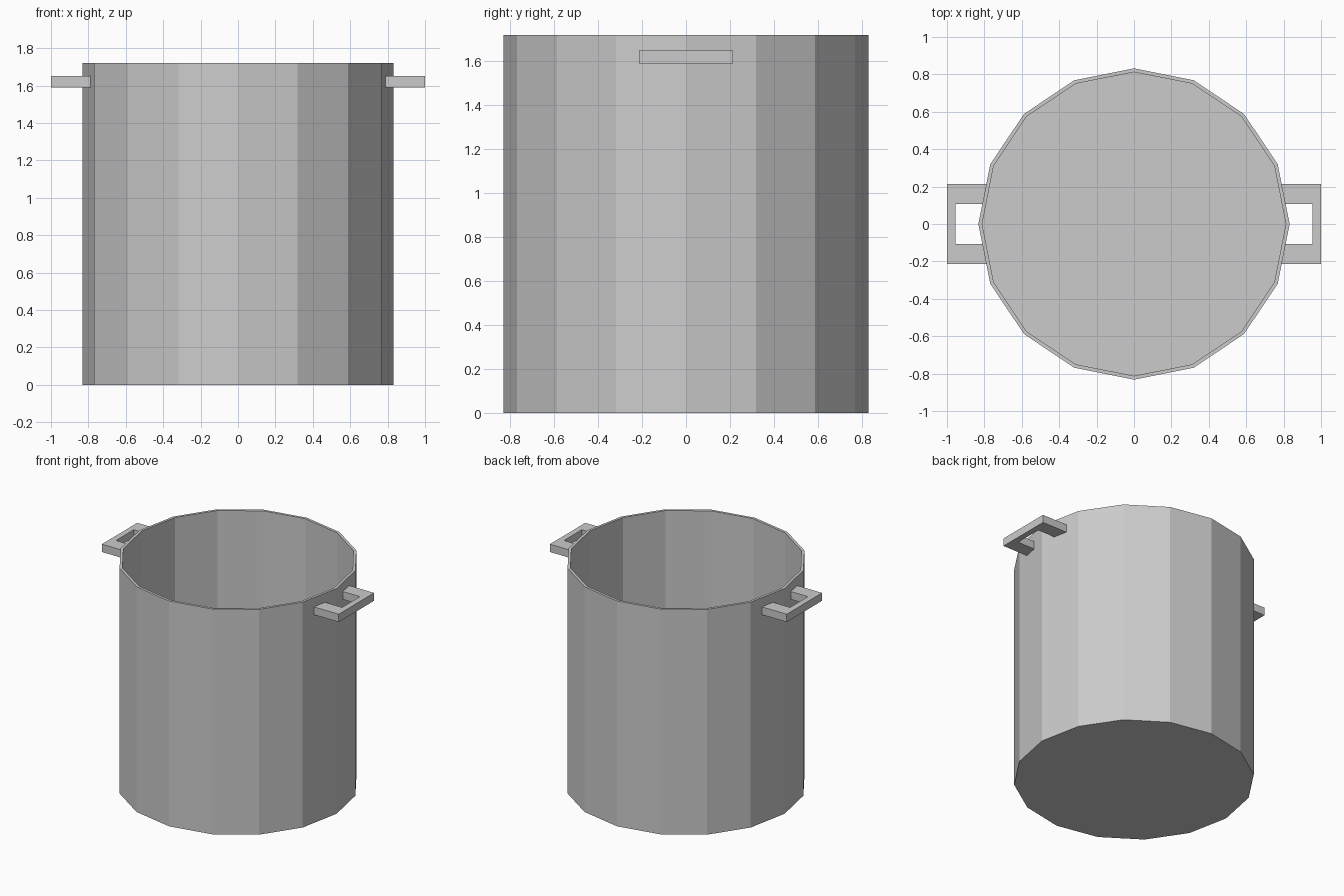
import bpy
import bmesh
from math import cos, sin, tau

if "Cube" in bpy.data.objects:
    bpy.data.objects.remove(bpy.data.objects["Cube"])

SIDES = 16
R_OUT, R_IN = 0.832, 0.812
HEIGHT, FLOOR = 1.72, 0.02


def finish(bm, name):
    bmesh.ops.recalc_face_normals(bm, faces=bm.faces)
    mesh = bpy.data.meshes.new(name)
    bm.to_mesh(mesh)
    bm.free()
    obj = bpy.data.objects.new(name, mesh)
    bpy.context.collection.objects.link(obj)
    return obj


# Pot: stacked rings going up the outside and down the inside, capped at both ends
bm = bmesh.new()
profile = [(R_OUT, 0), (R_OUT, HEIGHT), (R_IN, HEIGHT), (R_IN, FLOOR)]
rings = [[bm.verts.new((r * cos(tau * i / SIDES), r * sin(tau * i / SIDES), z))
          for i in range(SIDES)] for r, z in profile]
for a, b in zip(rings, rings[1:]):
    for i in range(SIDES):
        j = (i + 1) % SIDES
        bm.faces.new((a[i], a[j], b[j], b[i]))
bm.faces.new(rings[0])
bm.faces.new(rings[-1])
finish(bm, "pot_body")

# Handles: U-shaped outline extruded upward, arms meeting the pot wall
outer = [(0.788, -0.213), (1.0, -0.213), (1.0, 0.213), (0.788, 0.213)]
inner = [(0.806, -0.108), (0.955, -0.108), (0.955, 0.108), (0.806, 0.108)]
for side, name in ((1, "right_handle"), (-1, "left_handle")):
    bm = bmesh.new()
    o = [bm.verts.new((side * x, y, 1.59)) for x, y in outer]
    n = [bm.verts.new((side * x, y, 1.59)) for x, y in inner]
    faces = [bm.faces.new((o[i], o[i + 1], n[i + 1], n[i])) for i in range(3)]
    ext = bmesh.ops.extrude_face_region(bm, geom=faces, use_keep_orig=True)
    top = [v for v in ext["geom"] if isinstance(v, bmesh.types.BMVert)]
    bmesh.ops.translate(bm, verts=top, vec=(0, 0, 0.06))
    finish(bm, name)
